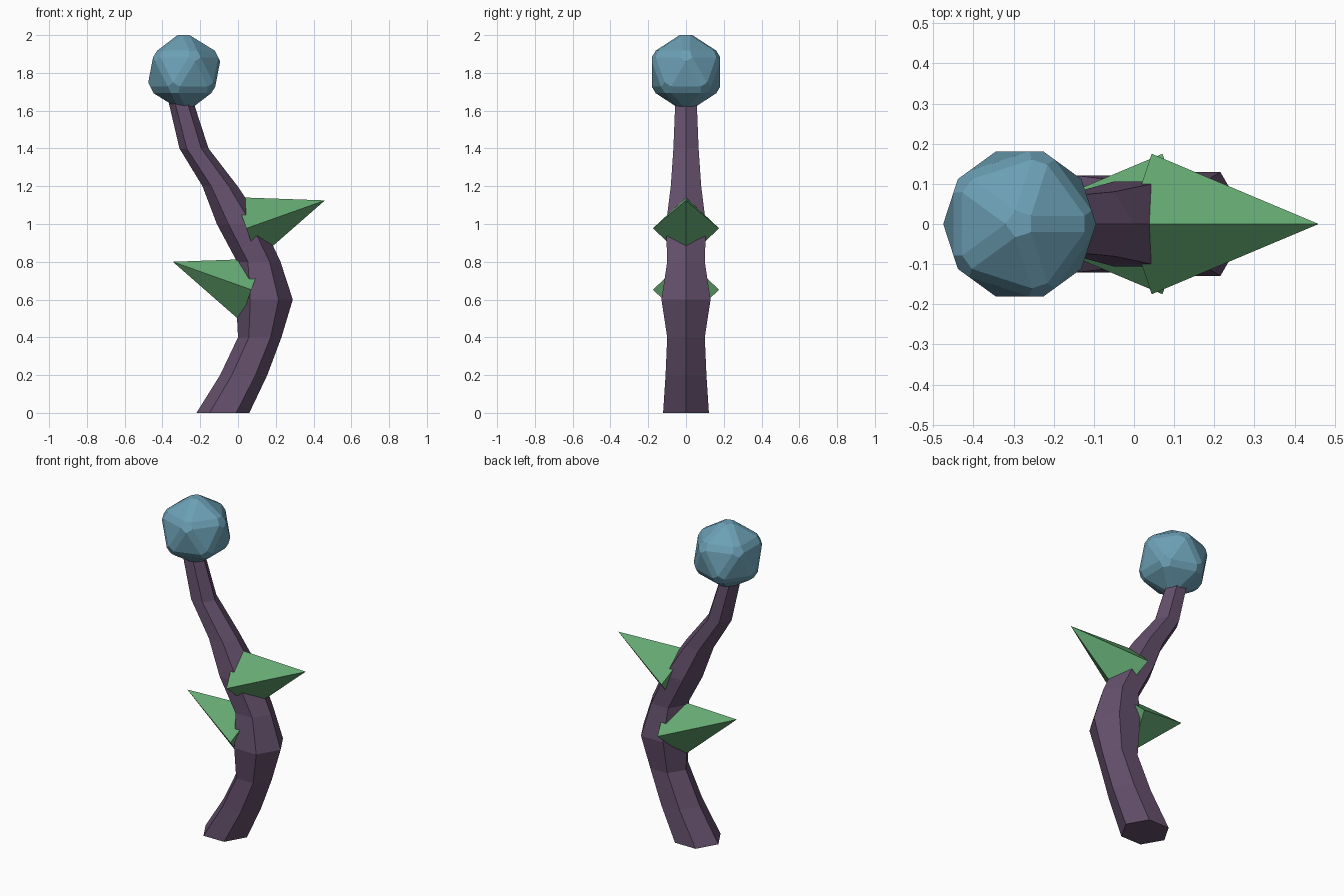
import bpy, bmesh
from math import sin, cos, tau
from mathutils import Matrix, Vector

if "Cube" in bpy.data.objects:
    bpy.data.objects.remove(bpy.data.objects["Cube"])


def material(name, rgb):
    m = bpy.data.materials.new(name)
    m.diffuse_color = (*rgb, 1)
    m.use_nodes = True
    m.node_tree.nodes["Principled BSDF"].inputs["Base Color"].default_value = m.diffuse_color
    return m


def finish(bm, name, mat):
    bmesh.ops.recalc_face_normals(bm, faces=bm.faces)
    me = bpy.data.meshes.new(name)
    bm.to_mesh(me)
    bm.free()
    me.materials.append(mat)
    ob = bpy.data.objects.new(name, me)
    bpy.context.collection.objects.link(ob)
    return ob


bark = material("bark", (0.13, 0.08, 0.15))
leaf = material("leaf", (0.13, 0.40, 0.17))
glow = material("orb", (0.15, 0.35, 0.46))

# Curved six-sided stem: height, centre x, radius
rings = [(0, -0.08, 0.14), (0.2, 0.03, 0.125), (0.4, 0.115, 0.115),
         (0.6, 0.14, 0.15), (0.8, 0.11, 0.115), (1.0, 0.01, 0.122),
         (1.2, -0.095, 0.093), (1.4, -0.233, 0.077), (1.64, -0.30, 0.066)]
bm = bmesh.new()
loops = [[bm.verts.new((x + r * cos(tau * i / 6), r * sin(tau * i / 6), z))
          for i in range(6)] for z, x, r in rings]
for a, b in zip(loops, loops[1:]):
    for i in range(6):
        j = (i + 1) % 6
        bm.faces.new((a[i], a[j], b[j], b[i]))
bm.faces.new(loops[0][::-1])
bm.faces.new(loops[-1])
finish(bm, "stem", bark)

# Two four-sided thorns, each from base centre to tip
for name, base, tip in (
        ("upper_thorn", (0.044, 0, 0.977), (0.46, 0, 1.125)),
        ("lower_thorn", (0.071, 0, 0.652), (-0.345, 0, 0.80))):
    base, tip = Vector(base), Vector(tip)
    axis = tip - base
    mat = (Matrix.Translation((base + tip) / 2)
           @ Vector((0, 0, 1)).rotation_difference(axis).to_matrix().to_4x4())
    bm = bmesh.new()
    bmesh.ops.create_cone(bm, cap_ends=True, segments=4, radius1=0.175,
                          radius2=0, depth=axis.length, matrix=mat)
    bmesh.ops.remove_doubles(bm, verts=bm.verts, dist=1e-4)
    finish(bm, name, leaf)

# Faceted orb: icosahedron with chamfered edges
bm = bmesh.new()
bmesh.ops.create_icosphere(bm, subdivisions=1, radius=0.222)
bmesh.ops.bevel(bm, geom=bm.edges[:], offset=0.022, segments=1,
                affect='EDGES', profile=0.5)
bmesh.ops.translate(bm, verts=bm.verts, vec=(-0.285, 0, 1.805))
finish(bm, "orb", glow)
